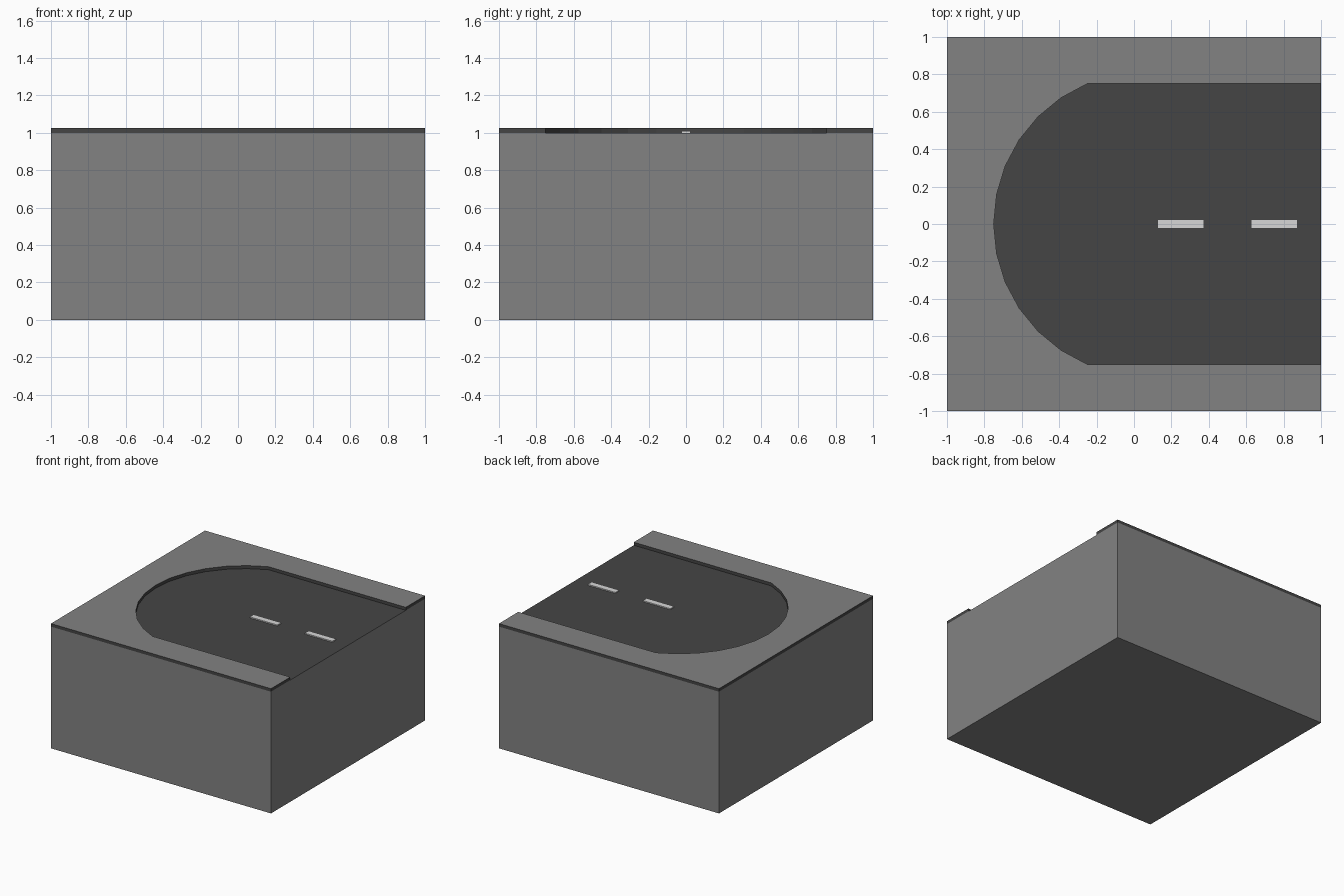
import bpy, bmesh, math

if "Cube" in bpy.data.objects:
    bpy.data.objects.remove(bpy.data.objects["Cube"])


def material(name, value):
    m = bpy.data.materials.new(name)
    m.diffuse_color = (value, value, value, 1)
    m.use_nodes = True
    m.node_tree.nodes["Principled BSDF"].inputs["Base Color"].default_value = m.diffuse_color
    return m


concrete = material("concrete grey", 0.225)
asphalt = material("asphalt dark grey", 0.06)
paint = material("road paint white", 0.68)


def finish(name, bm, *mats):
    bmesh.ops.recalc_face_normals(bm, faces=bm.faces)
    mesh = bpy.data.meshes.new(name)
    bm.to_mesh(mesh)
    bm.free()
    for m in mats:
        mesh.materials.append(m)
    obj = bpy.data.objects.new(name, mesh)
    bpy.context.collection.objects.link(obj)
    return obj


def box(x, y, z, sx, sy, sz):
    bm = bmesh.new()
    bmesh.ops.create_cube(bm, size=1)
    bmesh.ops.scale(bm, vec=(sx, sy, sz), verts=bm.verts)
    bmesh.ops.translate(bm, vec=(x, y, z), verts=bm.verts)
    return bm


# Foundation block, its top face is the road surface
bm = box(0, 0, 0.5, 2, 2, 1)
for f in bm.faces:
    f.material_index = 1 if f.calc_center_median().z > 0.99 else 0
finish("road_block", bm, concrete, asphalt)

# Raised pavement around the rounded dead end, with dark kerb sides
cx, radius, segments = 0.0625, 0.8125, 12
half = math.atan2(0.75, 0.3125)
outline = [(1, 0.75), (1, 1), (-1, 1), (-1, -1), (1, -1), (1, -0.75)]
for i in range(segments + 1):
    a = -half + 2 * half * i / segments
    outline.append((cx - radius * math.cos(a), radius * math.sin(a)))
bm = bmesh.new()
base = bm.faces.new([bm.verts.new((x, y, 1.0)) for x, y in outline])
top = bmesh.ops.extrude_face_region(bm, geom=[base])["geom"]
bmesh.ops.translate(bm, vec=(0, 0, 0.025),
                    verts=[v for v in top if isinstance(v, bmesh.types.BMVert)])
bmesh.ops.recalc_face_normals(bm, faces=bm.faces)
for f in bm.faces:
    f.material_index = 0 if abs(f.normal.z) > 0.5 else 1
finish("pavement", bm, concrete, asphalt)

# Centre line dashes
for i, x in enumerate((0.25, 0.75)):
    finish(f"lane_dash_{i + 1}", box(x, 0, 1.0045, 0.25, 0.05, 0.009), paint)
